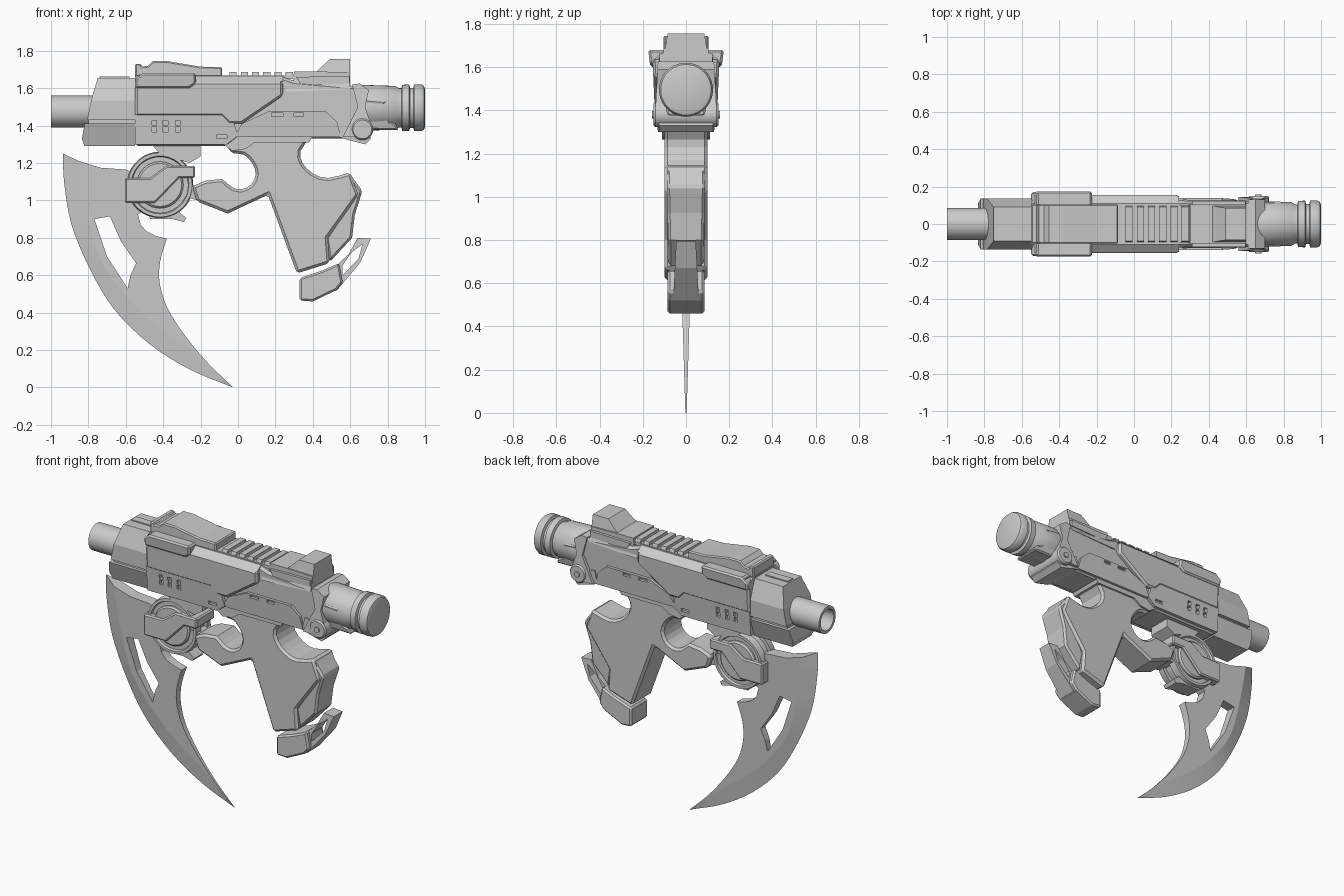
import bpy, bmesh
from math import sin, cos, pi, radians
from mathutils import Vector
from mathutils.geometry import tessellate_polygon


def finish(name, bm, bevel=0.0):
    bmesh.ops.recalc_face_normals(bm, faces=bm.faces)
    me = bpy.data.meshes.new(name)
    bm.to_mesh(me)
    bm.free()
    ob = bpy.data.objects.new(name, me)
    bpy.context.collection.objects.link(ob)
    if bevel:
        m = ob.modifiers.new("chamfer", 'BEVEL')
        m.width, m.segments, m.limit_method, m.angle_limit = bevel, 1, 'ANGLE', radians(50)
    return ob


def prism(name, outline, w, w_top=None, holes=(), bevel=0.0):
    """Side profile (x, z) given half width w at its bottom and w_top at its top."""
    w_top = w if w_top is None else w_top
    loops = [outline, *holes]
    z0, z1 = min(p[1] for p in outline), max(p[1] for p in outline)
    half = lambda z: w + (w_top - w) * (z - z0) / (z1 - z0)
    bm = bmesh.new()
    sides = [[[bm.verts.new((x, s * half(z), z)) for x, z in lp] for lp in loops] for s in (-1, 1)]
    for side in sides:
        flat = [v for lp in side for v in lp]
        if holes:
            for t in tessellate_polygon([[Vector((x, z, 0)) for x, z in lp] for lp in loops]):
                bm.faces.new([flat[i] for i in t])
        else:
            bm.faces.new(flat)
    for a, b in zip(*sides):
        for i in range(len(a)):
            j = (i + 1) % len(a)
            bm.faces.new((a[i], a[j], b[j], b[i]))
    return finish(name, bm, bevel)


def lathe(name, pts, centre, axis='X', n=40):
    """Revolve (distance along axis, radius) points about an axis through centre."""
    bm = bmesh.new()
    rings = []
    for d, r in pts:
        ring = []
        for k in range(n):
            u, v = r * cos(2 * pi * k / n), r * sin(2 * pi * k / n)
            co = (d, u, v) if axis == 'X' else (u, d, v)
            ring.append(bm.verts.new(Vector(co) + Vector(centre)))
        rings.append(ring)
    for a, b in zip(rings, rings[1:]):
        for k in range(n):
            bm.faces.new((a[k], a[(k + 1) % n], b[(k + 1) % n], b[k]))
    bm.faces.new(rings[0])
    bm.faces.new(rings[-1])
    ob = finish(name, bm)
    ob.data.shade_smooth()
    ob.data.set_sharp_from_angle(angle=radians(35))
    return ob


def smooth(pts, n=4):
    """Catmull-Rom curve through the points."""
    p = [Vector(q) for q in pts]
    p = [2 * p[0] - p[1]] + p + [2 * p[-1] - p[-2]]
    out = []
    for a, b, c, d in zip(p, p[1:], p[2:], p[3:]):
        for k in range(n):
            t = k / n
            out.append(tuple(0.5 * (2 * b + (c - a) * t + (2 * a - 5 * b + 4 * c - d) * t * t
                                    + (3 * b - a - 3 * c + d) * t ** 3)))
    return out + [tuple(pts[-1])]


def rect(x0, x1, z0, z1):
    return [(x0, z0), (x1, z0), (x1, z1), (x0, z1)]


# barrel and front shroud
lathe("barrel", [(-.7, .085), (-1, .085), (-1, .066), (-.8, .066)], (0, 0, 1.475))
prism("shroud_top", [(-.55, 1.535), (-.785, 1.535), (-.75, 1.655), (-.55, 1.655)], .135, .09)
prism("shroud_middle", [(-.55, 1.43), (-.807, 1.43), (-.785, 1.535), (-.55, 1.535)], .135)
prism("shroud_waist", rect(-.80, -.55, 1.4, 1.44), .115)
prism("shroud_bottom", [(-.55, 1.29), (-.82, 1.29), (-.835, 1.33), (-.82, 1.41), (-.55, 1.41)], .095, .135)
prism("shroud_top_strip", rect(-.74, -.58, 1.65, 1.662), .025)

# receiver core and layered side panels
prism("receiver", [(-.55, 1.29), (-.05, 1.29), (0, 1.33), (.55, 1.33), (.64, 1.35), (.70, 1.45),
                   (.64, 1.61), (.30, 1.64), (.24, 1.66), (-.55, 1.66)], .115, .125, bevel=.015)
prism("upper_side_panel", [(-.55, 1.45), (-.09, 1.45), (-.05, 1.41), (.02, 1.41), (.24, 1.56),
                           (.24, 1.635), (-.55, 1.635)], .145, .155, bevel=.012)
prism("upper_panel_slope", rect(-.55, .24, 1.635, 1.665), .15, .11)
vents = [rect(x, x + .025, z, z + .028) for x in (-.46, -.40, -.335) for z in (1.365, 1.40)]
prism("lower_side_panel", [(-.55, 1.30), (-.06, 1.30), (0, 1.345), (-.02, 1.41), (-.08, 1.46), (-.55, 1.46)],
      .13, .143, holes=vents + [rect(-.115, -.06, 1.33, 1.35)])
prism("rear_side_panel", [(-.02, 1.34), (.55, 1.34), (.53, 1.42), (.47, 1.475), (.16, 1.475), (.02, 1.41)],
      .128, .138, holes=[rect(.18, .24, 1.45, 1.467), rect(.30, .35, 1.45, 1.467)])
prism("rear_upper_panel", [(.26, 1.58), (.60, 1.595), (.60, 1.64), (.24, 1.64)], .13, .11)
prism("side_rail", [(-.55, 1.60), (-.26, 1.60), (-.225, 1.625), (-.225, 1.68), (-.51, 1.68), (-.55, 1.65)],
      .165, .175, bevel=.01)
prism("rail_bridge", rect(-.53, -.24, 1.64, 1.672), .155)

# top cover, rail teeth and rear sight
prism("top_cover", [(-.55, 1.66), (-.55, 1.73), (-.515, 1.73), (-.515, 1.715), (-.48, 1.72), (-.455, 1.745),
                    (-.38, 1.745), (-.20, 1.715), (-.085, 1.713), (-.085, 1.66)], .105, bevel=.008)
prism("rail_base", rect(-.09, .31, 1.65, 1.668), .1)
for i in range(6):
    x = -.045 + i * .06
    prism("rail_tooth_%d" % (i + 1), rect(x, x + .038, 1.66, 1.688), .1, .09)
prism("sight_base", [(.29, 1.62), (.60, 1.62), (.60, 1.685), (.40, 1.69), (.30, 1.69)], .105)
prism("sight_block", [(.40, 1.67), (.60, 1.67), (.60, 1.755), (.49, 1.755)], .1, .085)
prism("sight_side_plate", [(.31, 1.66), (.34, 1.615), (.595, 1.625), (.595, 1.665)], .122)

# rear collar, stock cylinder and take-down knob
prism("rear_collar", [(.56, 1.34), (.65, 1.34), (.71, 1.41), (.68, 1.50), (.70, 1.59), (.65, 1.625),
                      (.61, 1.62), (.64, 1.50)], .145, .13)
lathe("stock_cylinder", [(.60, .10), (.66, .123), (.84, .117), (.86, .105), (.873, .105), (.878, .123),
                         (.915, .125), (.92, .107), (.937, .107), (.942, .125), (.98, .125), (.994, .117),
                         (1.0, .10)], (0, 0, 1.495))
prism("stock_clamp", [(.68, 1.38), (.86, 1.375), (.84, 1.41), (.81, 1.42), (.77, 1.5), (.80, 1.53), (.68, 1.54)],
      .085, .123, bevel=.008)
lathe("knob", [(-.15, .03), (-.15, .05), (-.14, .058), (.14, .058), (.15, .05), (.15, .03)], (.665, 0, 1.38), 'Y', 24)
lathe("knob_pin", [(-.158, .018), (.158, .018)], (.665, 0, 1.38), 'Y', 12)
prism("knob_bracket", [(.54, 1.34), (.60, 1.32), (.68, 1.30), (.71, 1.33), (.69, 1.40), (.56, 1.42)], .125)

# grip with finger opening, trigger guard arm and backstrap
guard = smooth([(-.03, 1.25), (.03, 1.245), (.075, 1.20), (.095, 1.14), (.07, 1.085), (.02, 1.06), (-.03, 1.07),
                (-.085, 1.115)], 2)
web = smooth([(.60, 1.15), (.48, 1.12), (.40, 1.145), (.345, 1.20), (.335, 1.265), (.39, 1.34)], 2)
prism("grip", [(-.06, 1.29)] + guard + [(-.175, 1.105), (-.245, 1.075), (-.22, .995), (-.055, .93), (.16, 1.03),
      (.315, .61), (.49, .665), (.48, .80), (.645, 1.03)] + web + [(0, 1.34)], .1, bevel=.014)
prism("grip_top_block", [(-.08, 1.30), (-.03, 1.265), (.04, 1.275), (.09, 1.31), (.38, 1.31), (.40, 1.345),
                         (-.05, 1.345)], .112)
prism("backstrap", [(.60, 1.14), (.665, 1.05), (.625, .925), (.61, .80), (.49, .67), (.47, .80), (.60, 1.0)],
      .08, .09, bevel=.012)
prism("guard_arm_link", [(-.36, 1.10), (-.24, 1.085), (-.20, 1.05), (-.215, 1.0), (-.36, 1.04)], .065)

# grip heel with open hook
prism("heel_base", [(.33, .585), (.33, .465), (.40, .46), (.525, .52), (.56, .56), (.54, .665), (.45, .625)],
      .085, bevel=.01)
prism("heel_hook", [(.50, .51), (.53, .52), (.655, .67), (.71, .795), (.64, .80), (.59, .71), (.55, .675),
                    (.48, .60)], .06, .045,
      holes=[[(.56, .60), (.558, .65), (.605, .72), (.665, .765), (.645, .69)]])

# hinge disc with crossed bar
hub = (-.417, 0, 1.083)
lathe("hinge_disc", [(-.06, .13), (-.06, .15), (-.075, .155), (-.075, .172), (-.03, .178), (-.03, .155), (.03, .155),
                     (.03, .178), (.075, .172), (.075, .155), (.06, .15), (.06, .13)], hub, 'Y', 36)
lathe("hinge_hub", [(-.08, .115), (-.07, .125), (.07, .125), (.08, .115)], hub, 'Y', 32)
prism("hinge_bar", [(-.605, 1.12), (-.47, 1.12), (-.38, 1.185), (-.23, 1.185), (-.23, 1.12), (-.315, 1.12),
                    (-.445, .985), (-.605, .985)], .095, bevel=.008)
prism("hinge_mount", [(-.46, 1.30), (-.20, 1.30), (-.20, 1.235), (-.26, 1.20), (-.32, 1.22), (-.42, 1.25)], .075)
prism("hinge_lower_tab", [(-.48, .93), (-.33, .95), (-.275, .905), (-.29, .885), (-.35, .90), (-.47, .90)], .05)

# curved blade: flat body with window, plus a ground cutting edge
outer = smooth([(-.935, 1.25), (-.93, 1.10), (-.89, .87), (-.79, .63), (-.66, .415), (-.47, .23), (-.255, .095),
                (-.025, 0)])
ridge = smooth([(-.85, 1.21), (-.835, 1.10), (-.795, .88), (-.735, .68), (-.61, .50), (-.44, .335), (-.245, .19),
                (-.025, 0)])
inner = smooth([(-.38, .795), (-.405, .72), (-.42, .645), (-.418, .555), (-.38, .43), (-.285, .28), (-.16, .13),
                (-.025, 0)], 3)
neck = [(-.735, 1.175), (-.60, 1.165), (-.50, 1.12), (-.50, .95), (-.535, .925), (-.52, .87), (-.49, .835), (-.44, .81)]
window = [(-.768, .90), (-.685, .915), (-.625, .78), (-.545, .665), (-.575, .60), (-.59, .53), (-.70, .70)]
prism("blade", ridge[:-1] + inner[::-1] + neck[::-1], .003, .04, holes=[window])

bm = bmesh.new()
rows = [[bm.verts.new((x, s * (.003 + .037 * z / 1.21), z)) for x, z in ridge] for s in (-1, 1)]
rows.insert(1, [bm.verts.new((x, 0, z)) for x, z in outer])
for a, b in zip(rows, rows[1:]):
    for i in range(len(a) - 1):
        bm.faces.new((a[i], a[i + 1], b[i + 1], b[i]))
bm.faces.new([r[0] for r in rows])
finish("blade_edge", bm)
